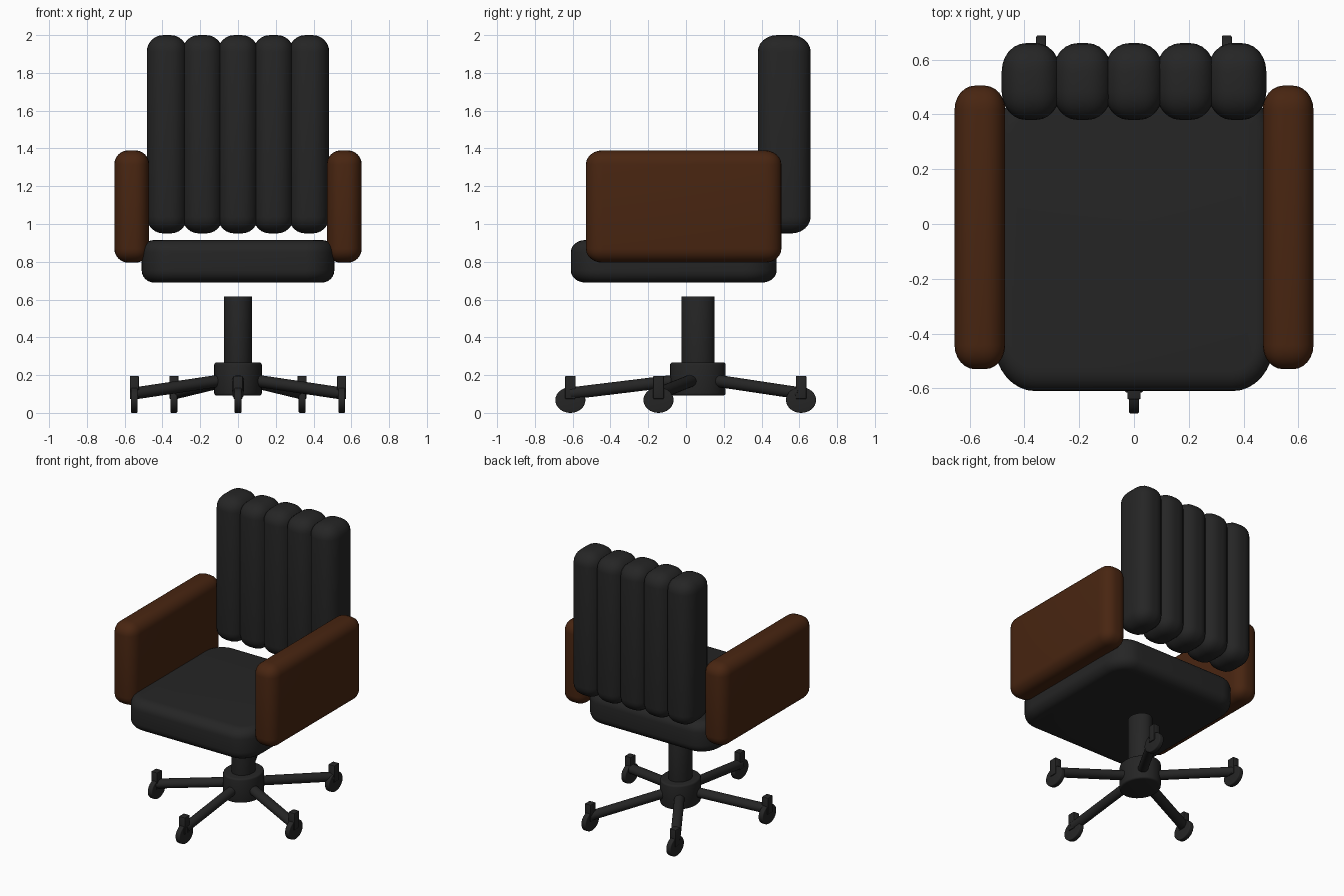
import bpy, bmesh, math
from mathutils import Matrix, Vector

cube = bpy.data.objects.get("Cube")
if cube:
    bpy.data.objects.remove(cube, do_unlink=True)

STRETCH = 1.17   # the whole chair is slightly longer front to back
BASE_Y = 0.063   # centre of the swivel base


def material(name, rgb):
    m = bpy.data.materials.new(name)
    m.use_nodes = True
    m.diffuse_color = (*rgb, 1)
    bsdf = next(n for n in m.node_tree.nodes if n.type == 'BSDF_PRINCIPLED')
    bsdf.inputs["Base Color"].default_value = (*rgb, 1)
    return m


black = material("black", (0.0185, 0.0185, 0.0185))
brown = material("brown leather", (0.065, 0.0185, 0.0055))


def finish(bm, name, mat, location):
    """Stretch the mesh in y and place it as a smooth-shaded object."""
    bmesh.ops.scale(bm, vec=(1, STRETCH, 1), verts=bm.verts)
    bmesh.ops.recalc_face_normals(bm, faces=bm.faces)
    mesh = bpy.data.meshes.new(name)
    bm.to_mesh(mesh)
    bm.free()
    mesh.materials.append(mat)
    ob = bpy.data.objects.new(name, mesh)
    ob.location = location
    bpy.context.collection.objects.link(ob)
    bpy.ops.object.select_all(action='DESELECT')
    ob.select_set(True)
    bpy.context.view_layer.objects.active = ob
    bpy.ops.object.shade_smooth_by_angle(angle=math.radians(35))
    return ob


def bevel(bm, edges, offset, segments):
    bmesh.ops.bevel(bm, geom=edges, offset=offset, segments=segments,
                    profile=0.5, affect='EDGES', clamp_overlap=True)


def box(name, mat, lo, hi, round_edges=0, round_corners=0, segments=6):
    """Rounded box between two corners; round_corners rounds the upright edges first."""
    lo, hi = Vector(lo), Vector(hi)
    size = hi - lo
    bm = bmesh.new()
    bmesh.ops.create_cube(bm, size=1)
    bmesh.ops.scale(bm, vec=(size.x, size.y / STRETCH, size.z), verts=bm.verts)
    edges = bm.edges[:]
    if round_corners:
        upright = [e for e in edges if abs(e.verts[0].co.z - e.verts[1].co.z) > 0.01]
        bevel(bm, upright, round_corners, 8)
        edges = [e for e in bm.edges if abs(e.verts[0].co.z - e.verts[1].co.z) < 1e-4]
    if round_edges:
        bevel(bm, edges, round_edges, segments)
    return finish(bm, name, mat, (lo + hi) / 2)


def cylinder(name, start, end, radius, rim=0, sides=32):
    """Cylinder between two points given relative to the base, before the y stretch."""
    start, end = Vector(start), Vector(end)
    axis = end - start
    bm = bmesh.new()
    bmesh.ops.create_cone(bm, cap_ends=True, segments=sides, radius1=radius,
                          radius2=radius, depth=axis.length)
    if rim:
        rims = [e for e in bm.edges
                if abs(e.verts[0].co.z - e.verts[1].co.z) < 1e-4]
        bevel(bm, rims, rim, 3)
    turn = axis.to_track_quat('Z', 'Y').to_matrix().to_4x4()
    bmesh.ops.transform(bm, matrix=Matrix.Translation((start + end) / 2) @ turn,
                        verts=bm.verts)
    return finish(bm, name, black, (0, BASE_Y, 0))


# Seat cushion
box("seat", black, (-0.51, -0.61, 0.69), (0.51, 0.48, 0.915), 0.065, 0.15)

# Armrests
for side, name in ((1, "left_armrest"), (-1, "right_armrest")):
    inner, outer = 0.47 * side, 0.655 * side
    box(name, brown, (min(inner, outer), -0.53, 0.795),
        (max(inner, outer), 0.505, 1.39), 0.075)

# Backrest made of five upright padded rolls
for i in range(5):
    x = (i - 2) * 0.188
    box(f"backrest_roll_{i + 1}", black, (x - 0.107, 0.38, 0.95),
        (x + 0.107, 0.66, 2.0), 0.088)

# Column and hub
cylinder("column", (0, 0, 0.15), (0, 0, 0.617), 0.075, 0.004)
cylinder("hub", (0, 0, 0.092), (0, 0, 0.267), 0.126, 0.012)

# Five spokes, each with a fork and a wheel
REACH = 0.577
for i in range(5):
    a = math.radians(-90 + 72 * i)
    x, y = REACH * math.cos(a), REACH * math.sin(a)
    cylinder(f"spoke_{i + 1}", (0, 0, 0.185), (x, y, 0.103), 0.032, sides=24)
    wy = BASE_Y + y * STRETCH
    box(f"fork_{i + 1}", black, (x - 0.024, wy - 0.028, 0.074),
        (x + 0.024, wy + 0.028, 0.196), 0.004, segments=2)
    cylinder(f"wheel_{i + 1}", (x - 0.018, y, 0.068), (x + 0.018, y, 0.068),
             0.068, 0.006)
